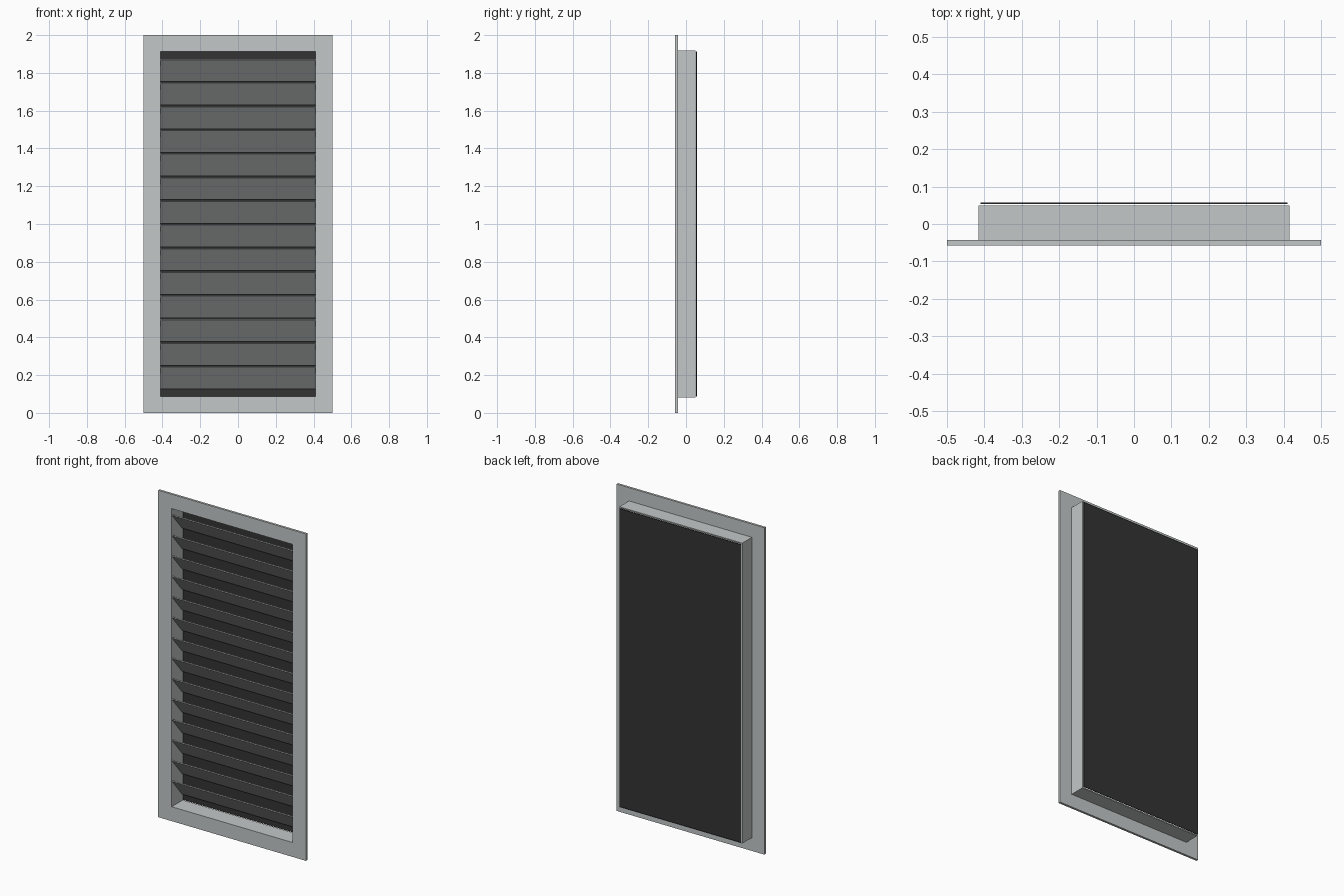
import bpy
import bmesh
from math import radians
from mathutils import Matrix, Vector

cube = bpy.data.objects.get("Cube")
if cube:
    bpy.data.objects.remove(cube, do_unlink=True)


def material(name, colour):
    mat = bpy.data.materials.new(name)
    mat.use_nodes = True
    mat.diffuse_color = (*colour, 1)
    mat.node_tree.nodes["Principled BSDF"].inputs["Base Color"].default_value = (*colour, 1)
    return mat


def add_object(name, bm, mat):
    bmesh.ops.recalc_face_normals(bm, faces=bm.faces)
    mesh = bpy.data.meshes.new(name)
    bm.to_mesh(mesh)
    bm.free()
    mesh.materials.append(mat)
    obj = bpy.data.objects.new(name, mesh)
    bpy.context.collection.objects.link(obj)
    return obj


def box(name, centre, size, mat, tilt=0):
    bm = bmesh.new()
    bmesh.ops.create_cube(bm, size=1)
    bm.transform(Matrix.Translation(centre) @ Matrix.Rotation(tilt, 4, "X")
                 @ Matrix.Diagonal((*size, 1)))
    return add_object(name, bm, mat)


def ring(name, outer, inner, y_front, y_back, mat):
    """Rectangular ring around the opening, given as half width and half height."""
    bm = bmesh.new()
    corners = [(-1, -1), (1, -1), (1, 1), (-1, 1)]
    loops = [[bm.verts.new(Vector((sx * half[0], y, MID_Z + sz * half[1])))
              for sx, sz in corners]
             for half, y in ((outer, y_front), (inner, y_front),
                             (inner, y_back), (outer, y_back))]
    for a, b in zip(loops, loops[1:] + loops[:1]):
        for i in range(4):
            j = (i + 1) % 4
            bm.faces.new((a[i], a[j], b[j], b[i]))
    return add_object(name, bm, mat)


MID_Z = 1.0
OPENING = (0.409, 0.912)
SLATS = 14
PITCH = 0.1252

aluminium = material("light grey metal", (0.55, 0.575, 0.575))
slat_grey = material("slat grey metal", (0.44, 0.46, 0.455))
charcoal = material("charcoal screen", (0.034, 0.034, 0.034))

# Wall flange and the sleeve behind it
ring("front_flange", (0.5, 1.0), OPENING, -0.057, -0.043, aluminium)
ring("sleeve", (0.416, 0.919), OPENING, -0.043, 0.05, aluminium)

# Louvre slats, high at the front and low at the back
for i in range(SLATS):
    z = MID_Z + (i - (SLATS - 1) / 2) * PITCH
    box(f"slat_{i + 1}", (0, -0.003, z), (2 * OPENING[0], 0.15, 0.006),
        slat_grey, radians(-50))

# Screen floating just behind the sleeve
box("rear_screen", (0, 0.055, MID_Z), (0.822, 0.004, 1.824), charcoal)
